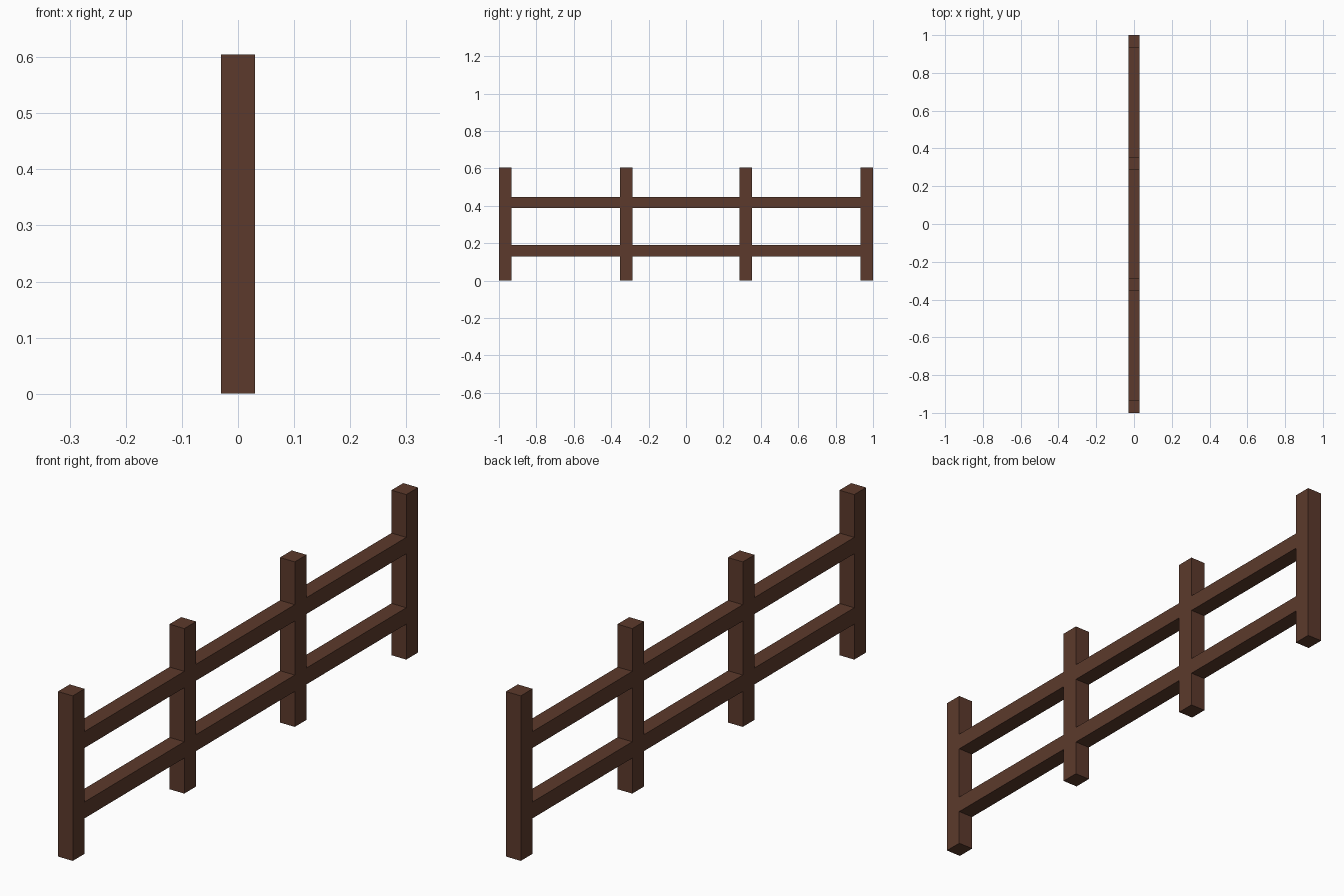
import bpy

default = bpy.data.objects.get("Cube")
if default:
    bpy.data.objects.remove(default, do_unlink=True)

# Dark brown timber
wood = bpy.data.materials.new("dark_brown_wood")
wood.use_nodes = True
colour = (0.107, 0.042, 0.025, 1)
wood.diffuse_color = colour
wood.node_tree.nodes["Principled BSDF"].inputs["Base Color"].default_value = colour

THICK, POST_W, POST_H, RAIL_H = 0.06, 0.068, 0.605, 0.06
POST_Y = [-0.966, -0.32, 0.32, 0.966]
RAIL_Z = {"lower": 0.16, "upper": 0.418}


def beam(name, y, z, length, height):
    bpy.ops.mesh.primitive_cube_add(size=1, location=(0, y, z))
    obj = bpy.context.object
    obj.name = name
    obj.scale = (THICK, length, height)
    bpy.ops.object.transform_apply(location=False, rotation=False, scale=True)
    obj.data.materials.append(wood)


# Upright posts
for i, y in enumerate(POST_Y):
    beam(f"post_{i + 1}", y, POST_H / 2, POST_W, POST_H)

# Rails fitted flush between neighbouring posts
for i, (a, b) in enumerate(zip(POST_Y, POST_Y[1:])):
    for level, z in RAIL_Z.items():
        beam(f"{level}_rail_{i + 1}", (a + b) / 2, z, b - a - POST_W, RAIL_H)
